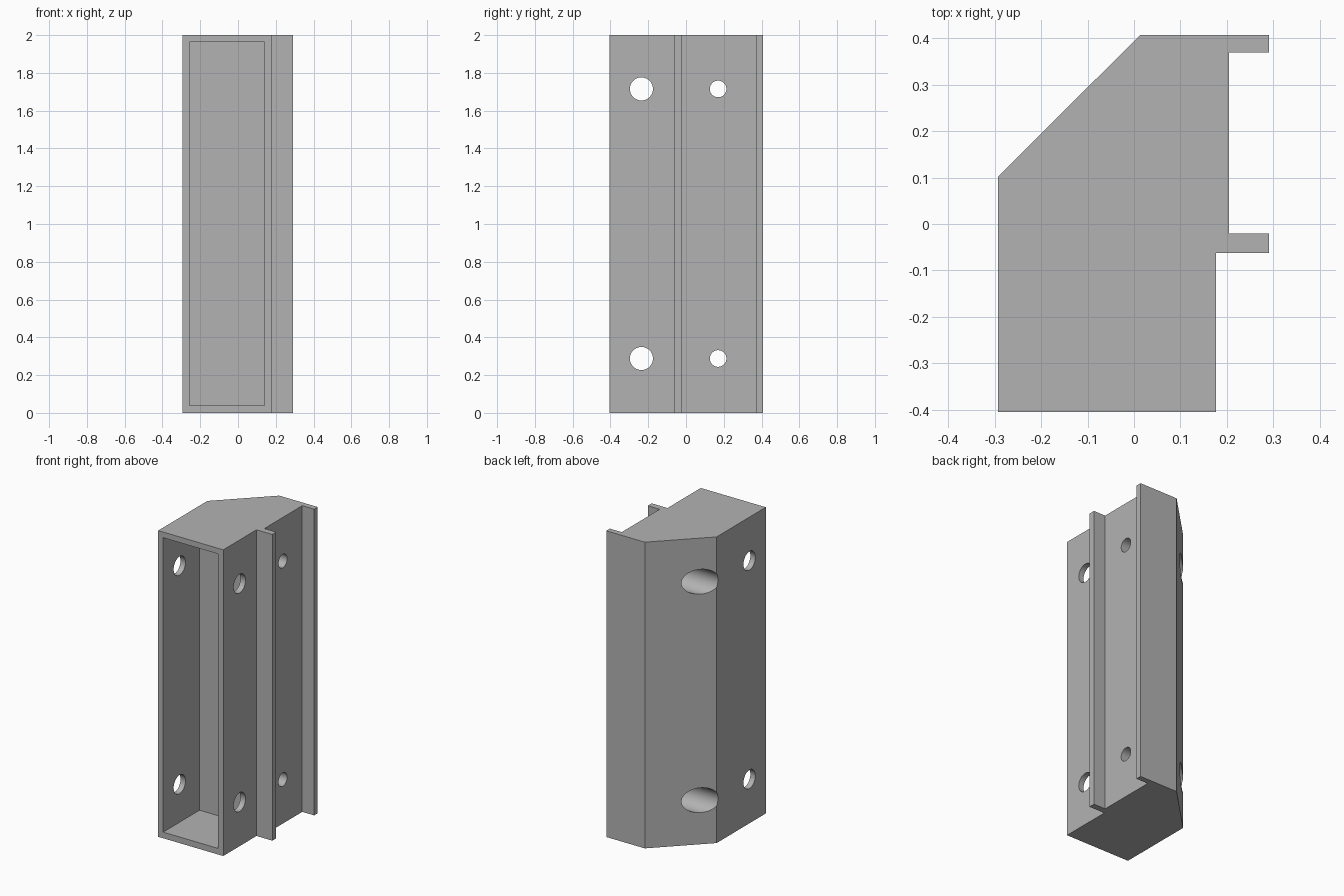
import bpy
import bmesh
import math
from mathutils import Matrix, Vector

default = bpy.data.objects.get("Cube")
if default:
    bpy.data.objects.remove(default, do_unlink=True)

# Single plain grey finish
grey = bpy.data.materials.new("plain_grey")
grey.use_nodes = True
colour = (0.45, 0.45, 0.45, 1)
grey.diffuse_color = colour
grey.node_tree.nodes["Principled BSDF"].inputs["Base Color"].default_value = colour


def add_object(name, bm):
    bmesh.ops.recalc_face_normals(bm, faces=bm.faces)
    mesh = bpy.data.meshes.new(name)
    bm.to_mesh(mesh)
    bm.free()
    mesh.materials.append(grey)
    obj = bpy.data.objects.new(name, mesh)
    bpy.context.collection.objects.link(obj)
    return obj


def extrude_profile(name, points, z0, z1):
    bm = bmesh.new()
    face = bm.faces.new([bm.verts.new((x, y, z0)) for x, y in points])
    top = bmesh.ops.extrude_face_region(bm, geom=[face])["geom"]
    bmesh.ops.translate(bm, vec=(0, 0, z1 - z0),
                        verts=[v for v in top if isinstance(v, bmesh.types.BMVert)])
    return add_object(name, bm)


def bore(name, radius, x0, x1, y, z):
    bm = bmesh.new()
    place = Matrix.Translation(Vector(((x0 + x1) / 2, y, z))) @ Matrix.Rotation(math.pi / 2, 4, "Y")
    bmesh.ops.create_cone(bm, cap_ends=True, segments=64, radius1=radius,
                          radius2=radius, depth=x1 - x0, matrix=place)
    return add_object(name, bm)


# Chamfered body with two long rails on its left side
outline = [(-0.293, -0.405), (0.177, -0.405), (0.177, -0.062), (0.291, -0.062),
           (0.291, -0.021), (0.205, -0.021), (0.205, 0.37), (0.291, 0.37),
           (0.291, 0.407), (0.013, 0.407), (-0.293, 0.102)]
body = extrude_profile("bracket_body", outline, 0, 2)

# Open front pocket
pocket = [(-0.257, -0.6), (0.14, -0.6), (0.14, -0.03), (-0.257, -0.03)]
cutters = [extrude_profile("pocket_cutter", pocket, 0.04, 1.963)]

# Cross holes through the pocket, and counterbored screw holes behind it
for level, z in (("lower", 0.288), ("upper", 1.715)):
    cutters.append(bore(level + "_cross_hole_cutter", 0.061, -0.5, 0.5, -0.236, z))
    cutters.append(bore(level + "_screw_hole_cutter", 0.044, -0.1, 0.5, 0.17, z))
    cutters.append(bore(level + "_counterbore_cutter", 0.081, -0.5, 0.045, 0.17, z))

for cutter in cutters:
    cutter.hide_render = True
    cut = body.modifiers.new(cutter.name, "BOOLEAN")
    cut.operation = "DIFFERENCE"
    cut.solver = "EXACT"
    cut.object = cutter

# Apply the cuts and discard the cutters
bpy.ops.object.select_all(action="DESELECT")
body.select_set(True)
bpy.context.view_layer.objects.active = body
for cutter in cutters:
    bpy.ops.object.modifier_apply(modifier=cutter.name)
for cutter in cutters:
    bpy.data.objects.remove(cutter, do_unlink=True)

bpy.ops.object.shade_smooth_by_angle(angle=math.radians(25))
